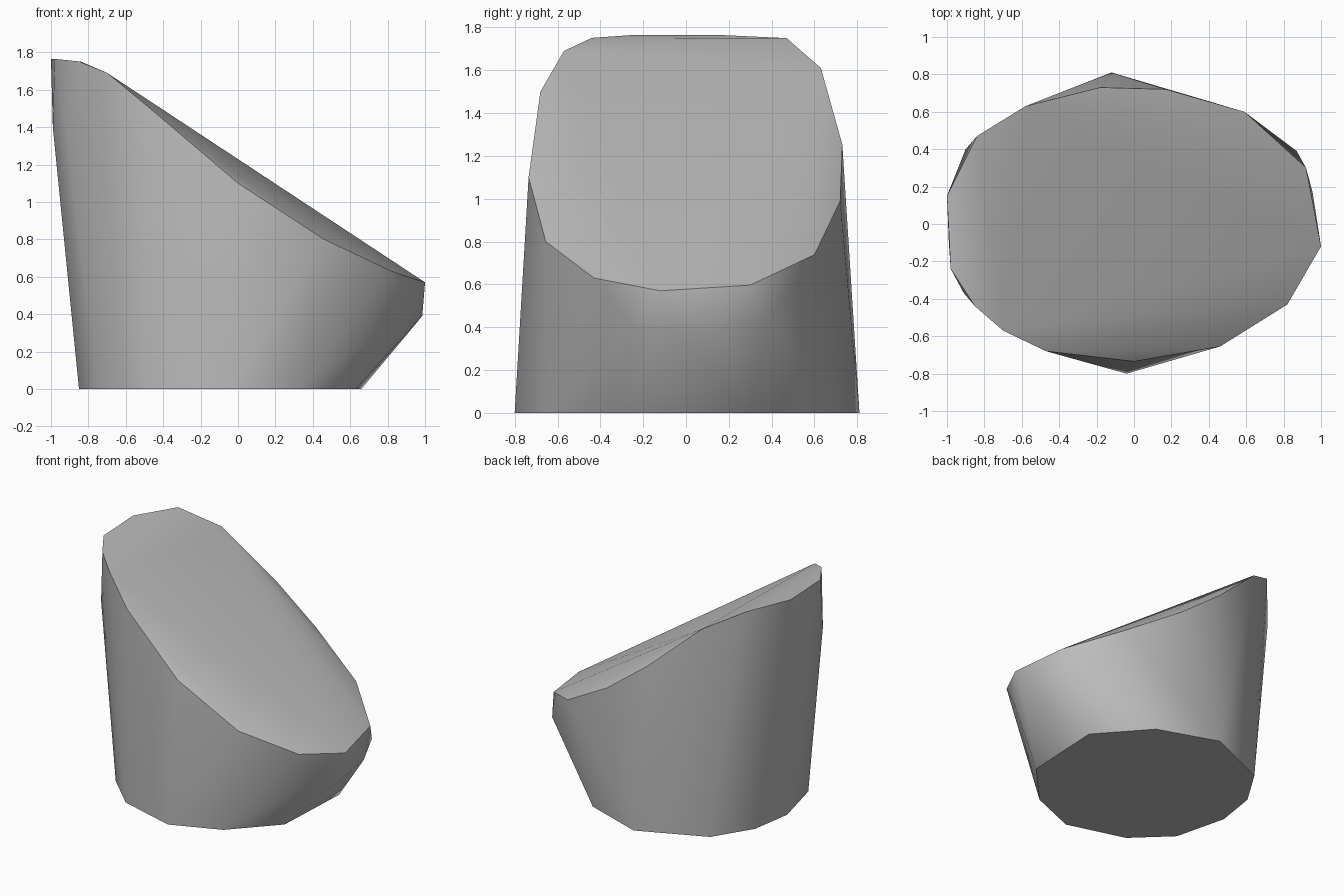
import bpy
import bmesh
import math
from mathutils import Vector

default_cube = bpy.data.objects.get("Cube")
if default_cube:
    bpy.data.objects.remove(default_cube, do_unlink=True)


def make_material(name, colour):
    material = bpy.data.materials.new(name)
    material.use_nodes = True
    material.diffuse_color = colour
    shader = material.node_tree.nodes["Principled BSDF"]
    shader.inputs["Base Color"].default_value = colour
    shader.inputs["Roughness"].default_value = 0.8
    return material


# Side profile of the sloping cut: height at each x
slope_profile = [(-1, 1.765), (-.97, 1.765), (-.84, 1.75), (-.7, 1.69), (-.58, 1.61),
                 (-.47, 1.5), (0, 1.1), (.46, .8), (.82, .63), (1, .57)]


def slope_height(x):
    for (x_a, z_a), (x_b, z_b) in zip(slope_profile, slope_profile[1:]):
        if x <= x_b:
            return z_a + (z_b - z_a) * (x - x_a) / (x_b - x_a)
    return slope_profile[-1][1]


# Flat footprint on the ground
base_outline = [(-.75, -.42), (-.49, -.67), (-.04, -.8), (.33, -.65), (.63, -.33),
                (.66, .29), (.34, .65), (-.12, .81), (-.62, .59), (-.8, .3), (-.85, -.02)]

# Plan outline of the upper rim, lifted onto the slope
rim_outline = [(-1, .15), (-.98, -.24), (-.85, -.44), (-.7, -.57), (-.47, -.68),
               (0, -.735), (.46, -.655), (.82, -.43), (1, -.12), (.92, .3),
               (.59, .6), (.17, .72), (-.18, .73), (-.58, .63), (-.84, .47)]

# Corners of the overhanging low end, and of the tall back wall
low_end_corners = [(.985, -.06, .39), (.955, .17, .395), (.87, .39, .45), (.9, -.25, .4)]
back_wall_corners = [(-.91, -.37, 1.33), (-.99, -.1, 1.4), (-.9, .4, 1.4)]


def build_block(name, points, material):
    """Wrap the points in a closed faceted skin and shade it softly."""
    mesh = bpy.data.meshes.new(name)
    bm = bmesh.new()
    for point in points:
        bm.verts.new(Vector(point))
    hull = bmesh.ops.convex_hull(bm, input=bm.verts)
    leftover = set(hull["geom_interior"] + hull["geom_unused"])
    loose = [item for item in leftover if isinstance(item, bmesh.types.BMVert)]
    bmesh.ops.delete(bm, geom=loose, context="VERTS")
    bmesh.ops.dissolve_limit(bm, angle_limit=math.radians(1),
                             verts=bm.verts, edges=bm.edges)
    bmesh.ops.recalc_face_normals(bm, faces=bm.faces)
    bm.to_mesh(mesh)
    bm.free()
    mesh.materials.append(material)
    block = bpy.data.objects.new(name, mesh)
    bpy.context.collection.objects.link(block)
    bpy.ops.object.select_all(action="DESELECT")
    block.select_set(True)
    bpy.context.view_layer.objects.active = block
    bpy.ops.object.shade_smooth_by_angle(angle=math.radians(40))
    return block


stone_grey = make_material("stone_grey", (.5, .5, .5, 1))
base_points = [(x, y, 0) for x, y in base_outline]
rim_points = [(x, y, slope_height(x)) for x, y in rim_outline]
build_block("slanted_rock", base_points + rim_points + low_end_corners + back_wall_corners,
            stone_grey)
